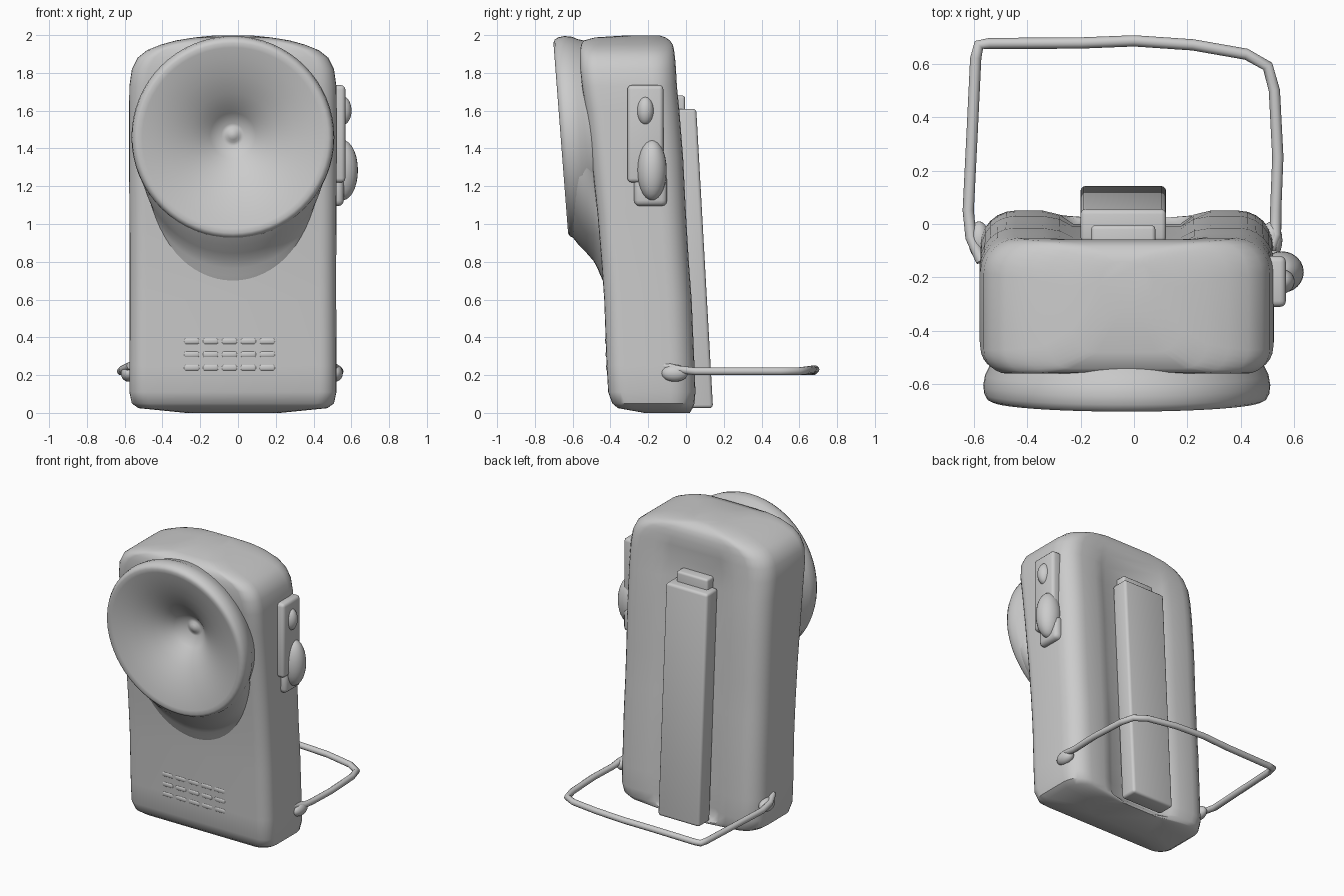
import bpy, bmesh, math
from mathutils import Matrix, Vector

if "Cube" in bpy.data.objects:
    bpy.data.objects.remove(bpy.data.objects["Cube"])

CX = -0.027
grey = bpy.data.materials.new("matte_grey")
grey.use_nodes = True
COLOUR = (0.6, 0.6, 0.6, 1)
grey.diffuse_color = COLOUR
grey.node_tree.nodes["Principled BSDF"].inputs["Base Color"].default_value = COLOUR


def finish(name, bm, angle=40):
    """Turn a bmesh into a shaded, coloured object."""
    bmesh.ops.recalc_face_normals(bm, faces=bm.faces)
    me = bpy.data.meshes.new(name)
    bm.to_mesh(me)
    bm.free()
    ob = bpy.data.objects.new(name, me)
    bpy.context.collection.objects.link(ob)
    me.materials.append(grey)
    bpy.ops.object.select_all(action='DESELECT')
    ob.select_set(True)
    bpy.context.view_layer.objects.active = ob
    bpy.ops.object.shade_smooth_by_angle(angle=math.radians(angle))
    return ob


def loft(rings, caps=True):
    """Skin a list of equally long closed rings."""
    bm = bmesh.new()
    vr = [[bm.verts.new(p) for p in r] for r in rings]
    n = len(rings[0])
    for a, b in zip(vr, vr[1:]):
        for i in range(n):
            j = (i + 1) % n
            bm.faces.new((a[i], a[j], b[j], b[i]))
    if caps:
        bm.faces.new(vr[0])
        bm.faces.new(vr[-1])
    return bm


def body_ring(hw, yf, yb, z, dip, rf=0.09, rb=0.13):
    """Rounded rectangle at height z, with a shallow channel of depth dip in its back."""
    pts = []
    corners = [(1, yb, rb, 0), (-1, yb, rb, 90), (-1, yf, rf, 180), (1, yf, rf, 270)]
    for sx, y, r, start in corners:
        r = min(r, hw * 0.9, (yb - yf) * 0.45)
        cx, cy = CX + sx * (hw - r), y + (r if y == yf else -r)
        for k in range(7):
            a = math.radians(start + 15 * k)
            pts.append((cx + r * math.cos(a), cy + r * math.sin(a), z))
        if start == 0:
            for f, d in ((0.75, 0), (0.6, 0.3), (0.48, 1), (-0.48, 1), (-0.6, 0.3), (-0.75, 0)):
                pts.append((CX + f * (hw - r), yb - d * dip, z))
    return pts


def lathe(profile, matrix, segs=64):
    """Spin (radius, depth) points about local z."""
    bm = loft([[(r * math.cos(2 * math.pi * i / segs), r * math.sin(2 * math.pi * i / segs), d)
                for i in range(segs)] for r, d in profile])
    bmesh.ops.transform(bm, matrix=matrix, verts=bm.verts)
    return bm


def box(name, x, y, z, bevel=0.02, lean=0.0, angle=40):
    """Bevelled box from ranges; lean shifts y per unit of height."""
    bm = bmesh.new()
    bmesh.ops.create_cube(bm, size=1)
    for v in bm.verts:
        v.co = Vector([lo + (c + 0.5) * (hi - lo) for c, (lo, hi) in zip(v.co, (x, y, z))])
        v.co.y += lean * (v.co.z - z[0])
    bmesh.ops.bevel(bm, geom=bm.edges[:], offset=bevel, segments=3, profile=0.5, affect='EDGES')
    return finish(name, bm, angle)


def knob(name, centre, size):
    """Ellipsoid lump."""
    bm = bmesh.new()
    bmesh.ops.create_uvsphere(bm, u_segments=24, v_segments=14, radius=1)
    bmesh.ops.transform(bm, verts=bm.verts,
                        matrix=Matrix.Translation(centre) @ Matrix.Diagonal((*size, 1)))
    return finish(name, bm, 60)


# Body: stacked sections (half width, front y, back y, z, channel depth)
sections = [
    (0.25, -0.22, 0.02, 0.0, 0.0), (0.50, -0.36, 0.035, 0.025, 0.02),
    (0.535, -0.39, 0.045, 0.05, 0.05), (0.548, -0.412, 0.05, 0.11, 0.05),
    (0.548, -0.42, 0.045, 0.25, 0.05), (0.547, -0.433, 0.03, 0.6, 0.04),
    (0.547, -0.447, 0.015, 0.8, 0.035), (0.548, -0.468, 0.0, 1.05, 0.035),
    (0.55, -0.50, -0.015, 1.35, 0.035), (0.55, -0.53, -0.035, 1.6, 0.035),
    (0.548, -0.55, -0.048, 1.73, 0.025), (0.535, -0.56, -0.053, 1.82, 0.01),
    (0.505, -0.56, -0.058, 1.88, 0.0), (0.455, -0.56, -0.063, 1.92, 0.0),
    (0.38, -0.555, -0.07, 1.95, 0.0), (0.30, -0.54, -0.085, 1.972, 0.0),
    (0.20, -0.48, -0.11, 1.988, 0.0), (0.10, -0.32, -0.14, 1.998, 0.0),
]
body = finish("body", loft([body_ring(*s) for s in sections]))

# Lamp: rim and trumpet-shaped reflector in one turned profile, tilted slightly down
tilt = (Matrix.Translation((CX, -0.663, 1.455))
        @ Matrix.Rotation(math.radians(94.4), 4, 'X'))
back = [(0.05, -0.27), (0.25, -0.22), (0.50, -0.18)]
rim = [(0.515, -0.13), (0.53, -0.10), (0.537, -0.06), (0.533, -0.028), (0.522, -0.008), (0.505, 0.0)]
dish = [(0.48, -0.005), (0.42, -0.02), (0.33, -0.048), (0.23, -0.095),
        (0.17, -0.133), (0.12, -0.172), (0.06, -0.225)]
bulb = [(0.04, -0.222), (0.025, -0.212), (0.008, -0.206)]
finish("lamp_reflector", lathe(back + rim + dish + bulb, tilt), 60)

# Hollow the body behind the reflector
cutter = finish("lamp_cutter", lathe([(0.52, 0.1), (0.51, -0.008)]
                                     + [(r + 0.006, d - 0.006) for r, d in dish]
                                     + [(0.02, -0.25)], tilt))
cutter.hide_render = True
mod = body.modifiers.new("lamp_hollow", 'BOOLEAN')
mod.operation, mod.solver, mod.object = 'DIFFERENCE', 'EXACT', cutter
bpy.context.view_layer.objects.active = body
bpy.ops.object.modifier_apply(modifier=mod.name)
bpy.data.objects.remove(cutter)

# Neck: fillet sweeping from under the rim down to the body (y, centre z, radius)
neck = [(-0.60, 1.45, 0.52), (-0.565, 1.395, 0.51), (-0.525, 1.335, 0.49),
        (-0.49, 1.27, 0.465), (-0.468, 1.21, 0.445), (-0.452, 1.155, 0.43), (-0.435, 1.11, 0.42)]
finish("lamp_neck", loft([[(CX + r * math.cos(math.pi * i / 32), y, cz + r * math.sin(math.pi * i / 32))
                           for i in range(64)] for y, cz, r in neck], caps=False), 60)

# Switch on the left side: plate, foot, slider and button
box("switch_plate", (0.48, 0.568), (-0.31, -0.12), (1.22, 1.735), 0.022)
box("switch_foot", (0.48, 0.56), (-0.275, -0.10), (1.095, 1.26), 0.03)
knob("switch_slider", (0.552, -0.18, 1.285), (0.083, 0.078, 0.16))
knob("switch_button", (0.555, -0.215, 1.60), (0.046, 0.045, 0.075))

# Belt clip on the back
box("clip_strip", (-0.20, 0.12), (0.02, 0.143), (0.025, 1.61), 0.018, -0.056)
box("clip_hinge", (-0.16, 0.08), (-0.12, -0.005), (1.5, 1.68), 0.015)

# Folding wire stand with its end lugs
path = [(-0.57, -0.14, 0.25), (-0.61, -0.05, 0.23), (-0.62, 0.05, 0.22), (-0.605, 0.35, 0.22),
        (-0.592, 0.62, 0.22), (-0.58, 0.67, 0.22), (-0.54, 0.675, 0.22), (-0.2, 0.677, 0.225),
        (0.0, 0.685, 0.23), (0.22, 0.67, 0.23), (0.42, 0.635, 0.225), (0.50, 0.59, 0.22),
        (0.525, 0.50, 0.22), (0.538, 0.25, 0.22), (0.53, 0.05, 0.22), (0.53, -0.04, 0.23),
        (0.50, -0.12, 0.25)]
rings = []
for i, p in enumerate(path):
    t = (Vector(path[min(i + 1, len(path) - 1)]) - Vector(path[max(i - 1, 0)])).normalized()
    side = t.cross(Vector((0, 0, 1))).normalized()
    up = side.cross(t)
    rings.append([Vector(p) + 0.021 * (math.cos(a) * side + math.sin(a) * up)
                  for a in (math.pi * k / 5 for k in range(10))])
finish("wire_stand", loft(rings), 60)
for name, x in (("right_stand_lug", -0.58), ("left_stand_lug", 0.515)):
    knob(name, (x, -0.06, 0.21), (0.04, 0.07, 0.045))

# Faint raised bars low on the front
for row, z in enumerate((0.24, 0.31, 0.38)):
    for k in range(5):
        x = -0.29 + k * 0.1
        y = -0.42 - (z - 0.25) * 0.037
        box(f"front_bar_{row}_{k}", (x, x + 0.09), (y - 0.004, y + 0.04),
            (z - 0.02, z + 0.02), 0.015, angle=80)
